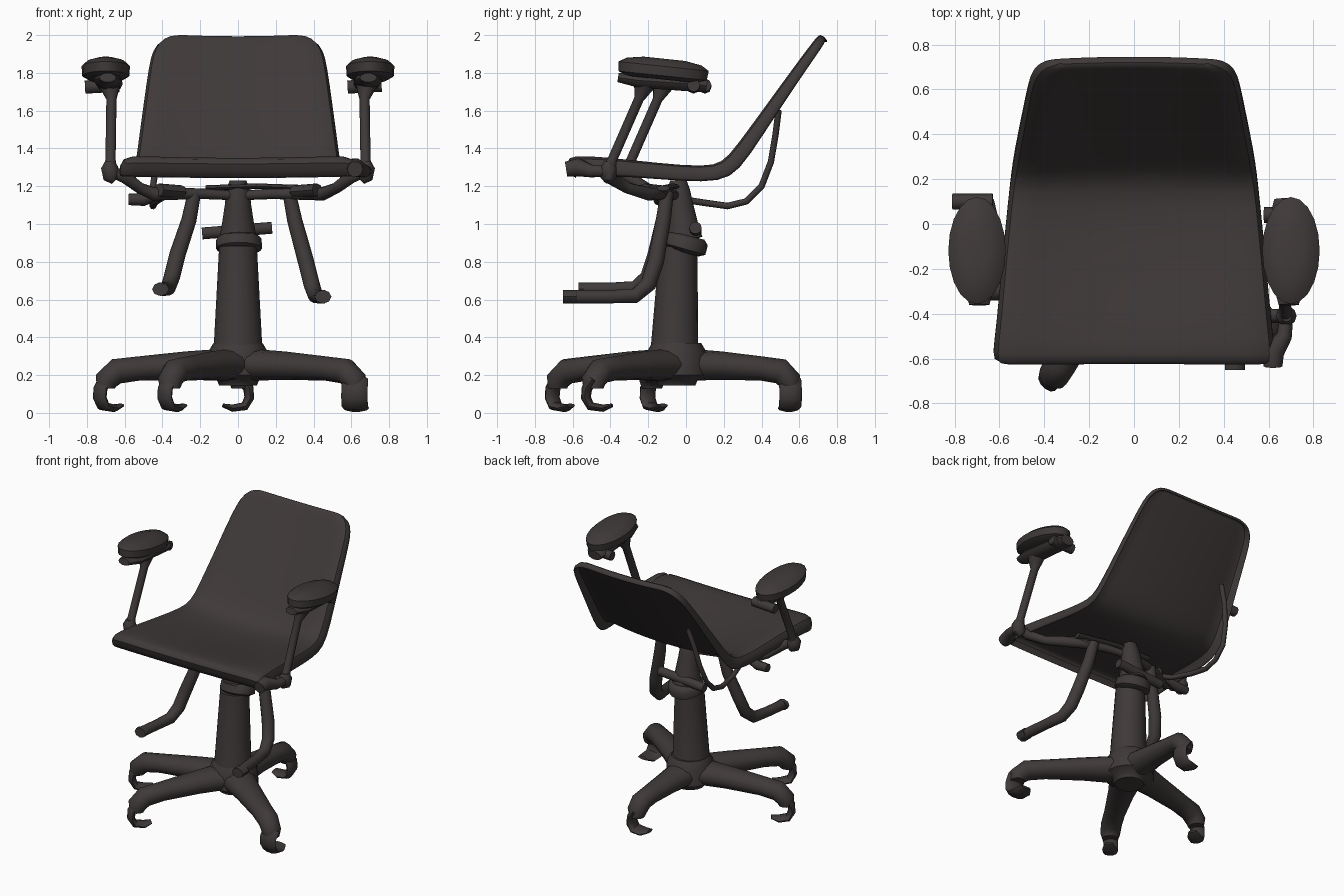
import bpy, bmesh, math
from mathutils import Vector

if "Cube" in bpy.data.objects:
    bpy.data.objects.remove(bpy.data.objects["Cube"], do_unlink=True)

mat = bpy.data.materials.new("dark_brown_grey")
mat.use_nodes = True
COLOR = (0.05, 0.041, 0.041, 1)
mat.diffuse_color = COLOR
mat.node_tree.nodes["Principled BSDF"].inputs["Base Color"].default_value = COLOR


def finish(name, bm, angle=50):
    bmesh.ops.recalc_face_normals(bm, faces=bm.faces)
    mesh = bpy.data.meshes.new(name)
    bm.to_mesh(mesh)
    bm.free()
    mesh.materials.append(mat)
    ob = bpy.data.objects.new(name, mesh)
    bpy.context.collection.objects.link(ob)
    bpy.ops.object.select_all(action='DESELECT')
    ob.select_set(True)
    bpy.context.view_layer.objects.active = ob
    bpy.ops.object.shade_smooth_by_angle(angle=math.radians(angle))
    return ob


def sweep(name, points, radii, sides=12, side=None):
    """Capped tube along points; each radius is a number or (width, height)."""
    pts = [Vector(p) for p in points]
    if not isinstance(radii, list):
        radii = [radii] * len(pts)
    bm, rings = bmesh.new(), []
    for i, p in enumerate(pts):
        t = (pts[min(i + 1, len(pts) - 1)] - pts[max(i - 1, 0)]).normalized()
        if side is None:
            side = t.cross((0, 0, 1)) if abs(t.z) < 0.95 else Vector((1, 0, 0))
        side = Vector(side)
        side = (side - t * side.dot(t)).normalized()
        up = t.cross(side)
        a, b = radii[i] if isinstance(radii[i], tuple) else (radii[i], radii[i])
        angles = [math.tau * k / sides for k in range(sides)]
        rings.append([bm.verts.new(p + side * a * math.cos(w) + up * b * math.sin(w)) for w in angles])
    for r, s in zip(rings, rings[1:]):
        for k in range(sides):
            n = (k + 1) % sides
            bm.faces.new((r[k], r[n], s[n], s[k]))
    bm.faces.new(rings[0])
    bm.faces.new(rings[-1])
    return finish(name, bm)


# One-piece seat and backrest shell with a turned-down rim
PROFILE = [  # y, z, half width, hollow, rim depth
    (-.635, 1.335, .615, .01, .1), (-.595, 1.358, .625, .01, .11), (-.45, 1.355, .607, .03, .1),
    (-.15, 1.325, .58, .055, .09), (.1, 1.305, .555, .055, .09), (.19, 1.325, .54, .045, .1),
    (.26, 1.40, .528, .035, .09), (.45, 1.66, .492, .03, .07), (.59, 1.85, .465, .025, .06),
    (.655, 1.935, .445, .02, .055), (.695, 1.985, .4, .015, .05), (.71, 2.0, .33, .012, .04)]


def build_shell():
    bm, rows = bmesh.new(), []
    columns = [c / 5 for c in range(-5, 6)]
    last = len(PROFILE) - 1
    for i in [0] + list(range(last + 1)) + [last]:
        y, z, half, hollow, rim = PROFILE[i]
        p, q = PROFILE[max(i - 1, 0)], PROFILE[min(i + 1, last)]
        normal = Vector((0, p[1] - q[1], q[0] - p[0])).normalized()
        folded = len(rows) in (0, last + 2)
        row = []
        for j, u in enumerate([-1] + columns + [1]):
            edge = folded or j in (0, len(columns) + 1)
            drop = hollow * (1 - u * u) + (rim if edge else 0)
            row.append(bm.verts.new(Vector((u * half, y, z)) - normal * drop))
        rows.append(row)
    for r, s in zip(rows, rows[1:]):
        for j in range(len(r) - 1):
            bm.faces.new((r[j], r[j + 1], s[j + 1], s[j]))
    bmesh.ops.remove_doubles(bm, verts=bm.verts, dist=1e-5)
    ob = finish("seat_shell", bm, 80)
    solid = ob.modifiers.new("thickness", 'SOLIDIFY')
    solid.thickness = 0.022
    solid.offset = 0
    sub = ob.modifiers.new("rounding", 'SUBSURF')
    sub.levels = sub.render_levels = 1


build_shell()

# Central column, collar, neck and cross rod
AX = -0.05
sweep("column", [(0, AX - .01, .3), (0, AX - .01, .36), (0, AX + .01, .88)],
      [(.14, .14), (.128, .125), (.1, .1)], 16)
sweep("collar", [(.005, AX + .03, .85), (.005, AX + .035, .87), (.005, AX + .05, .92), (.005, AX + .055, .94)],
      [.09, .122, .12, .095], 16)
sweep("neck", [(0, AX + .04, .92), (0, AX + .03, 1), (0, AX + .02, 1.1), (0, AX + .01, 1.18), (0, AX + .01, 1.23)],
      [.1, .085, .07, .062, .045], 14)
sweep("cross_rod", [(-.19, .05, .95), (.18, .05, .98)], .033, 10)
sweep("mount_bar", [(-.17, -.06, 1.19), (.1, -.07, 1.2), (.4, -.12, 1.19)], (.035, .015), 8)

# Star base with four uneven legs and hooked feet
sweep("hub", [(0, AX, .145), (0, AX, .17), (0, AX, .2), (0, AX, .32), (0, AX, .37)],
      [.1, .11, .17, .16, .13], 16)
FEET = {"front_right": ((-.36, -.68), (.7, .7), .05), "right": ((-.7, -.18), (.8, .6), .05),
        "front_left": ((.62, -.49), (.1, 1), .07), "back": ((.02, .55), (-1, -.1), .06)}
for label, (foot, aim, wide) in FEET.items():
    out = Vector((foot[0], foot[1] - AX, 0))
    at = lambda f, z: Vector((0, AX, z)) + out * f
    sweep(label + "_leg", [at(.1, .255), at(.4, .25), at(.75, .235), at(.92, .22), at(1, .17), at(1, .13)],
          [(.12, .085), (.092, .075), (.074, .064), (.072, .068), (.068, .062), (.055, .05)], 12)
    aim = Vector((aim[0], aim[1], 0)).normalized()
    tip = [(0, .18), (-.035, .13), (-.04, .08), (-.015, .035), (.05, .025), (.1, .04)]
    sweep(label + "_foot_hook", [Vector((*foot, z)) + aim * u for u, z in tip],
          [(wide, .03), (wide, .028), (wide, .026), (wide, .024), (wide, .02), (wide * .6, .01)],
          10, aim.cross((0, 0, 1)))
sweep("leg_bolt", [(.2, -.17, .25), (.3, -.3, .25)], .04, 8)

# Both sides: armrest, support bar and foot pipe
for label, s, foot_y, bar_x, bar_y in (("left", 1, -.41, .67, .04), ("right", -1, -.31, -.72, .1)):
    top_y = foot_y + .19
    pad = sweep(label + "_armrest_pad", [(0, 0, z) for z in (-.055, -.035, .015, .04, .055)],
                [(.09, .19), (.125, .235), (.128, .24), (.1, .2), (.05, .11)], 20, (1, 0, 0))
    pad.location = (s * .7, -.12, 1.82)
    pad.rotation_euler.x = math.radians(-6)
    sweep(label + "_armrest_bracket",
          [(s * .69, -.36, 1.775), (s * .69, -.25, 1.76), (s * .68, .05, 1.74), (s * .68, .11, 1.73)],
          [(.045, .025), (.075, .04), (.07, .042), (.055, .035)], 10)
    sweep(label + "_bracket_bar", [(bar_x - .09, bar_y, 1.725), (bar_x + .09, bar_y, 1.735)], .035, 8)
    sweep(label + "_armrest_post",
          [(s * .675, foot_y, 1.28), (s * .675, foot_y + .02, 1.34), (s * .67, top_y - .03, 1.66), (s * .68, top_y, 1.74)],
          [.038, .027, .027, .06], 10)
    sweep(label + "_post_foot",
          [(s * .68, foot_y, 1.33), (s * .68, foot_y, 1.3), (s * .67, foot_y, 1.25), (s * .65, foot_y, 1.23)],
          [.025, .045, .045, .025], 10)
    sweep(label + "_support_bar",
          [(s * .68, foot_y, 1.28), (s * .6, foot_y, 1.25), (s * .52, foot_y + .1, 1.19), (s * .45, -.2, 1.16),
           (s * .33, -.14, 1.16), (s * .18, -.09, 1.16), (0, AX, 1.15)],
          [.03, .035, .03, .036, .032, .028, .025], 10)
    sweep(label + "_bar_clamp", [(s * .42, -.22, 1.18), (s * .3, -.13, 1.17)], (.045, .035), 8)
    lift = 0 if s > 0 else .04
    x = lambda v: s * v + lift
    sweep(label + "_foot_pipe",
          [(x(.27), -.1, 1.17), (x(.3), -.12, 1.02), (x(.36), -.16, .8 + lift), (x(.39), -.2, .68 + lift),
           (x(.41), -.27, .62 + lift), (x(.43), -.4, .615 + lift), (x(.45), -.6 + lift, .615 + lift)],
          [.035, .04, .043, .043, .04, .036, .036], 12)
    sweep(label + "_pipe_cap", [(x(.45), -.58 + lift, .615 + lift), (x(.45), -.65 + 2 * lift, .615 + lift)],
          (.045, .036), 8)

# Front corner joint and tilt lever cable
sweep("corner_joint", [(.62, -.635, 1.29), (.62, -.57, 1.3), (.67, -.5, 1.28), (.68, -.41, 1.28)],
      [.042, .05, .035, .03], 10)
sweep("lever_cable",
      [(-.36, .49, 1.6), (-.4, .475, 1.48), (-.43, .45, 1.33), (-.45, .4, 1.2), (-.45, .32, 1.12),
       (-.45, .22, 1.095), (-.44, .08, 1.115), (-.4, -.08, 1.14), (-.34, -.16, 1.17)], .018, 8)
sweep("lever_handle", [(-.58, -.14, 1.13), (-.5, -.14, 1.13), (-.4, -.14, 1.16)], [.03, .035, .02], 8)
